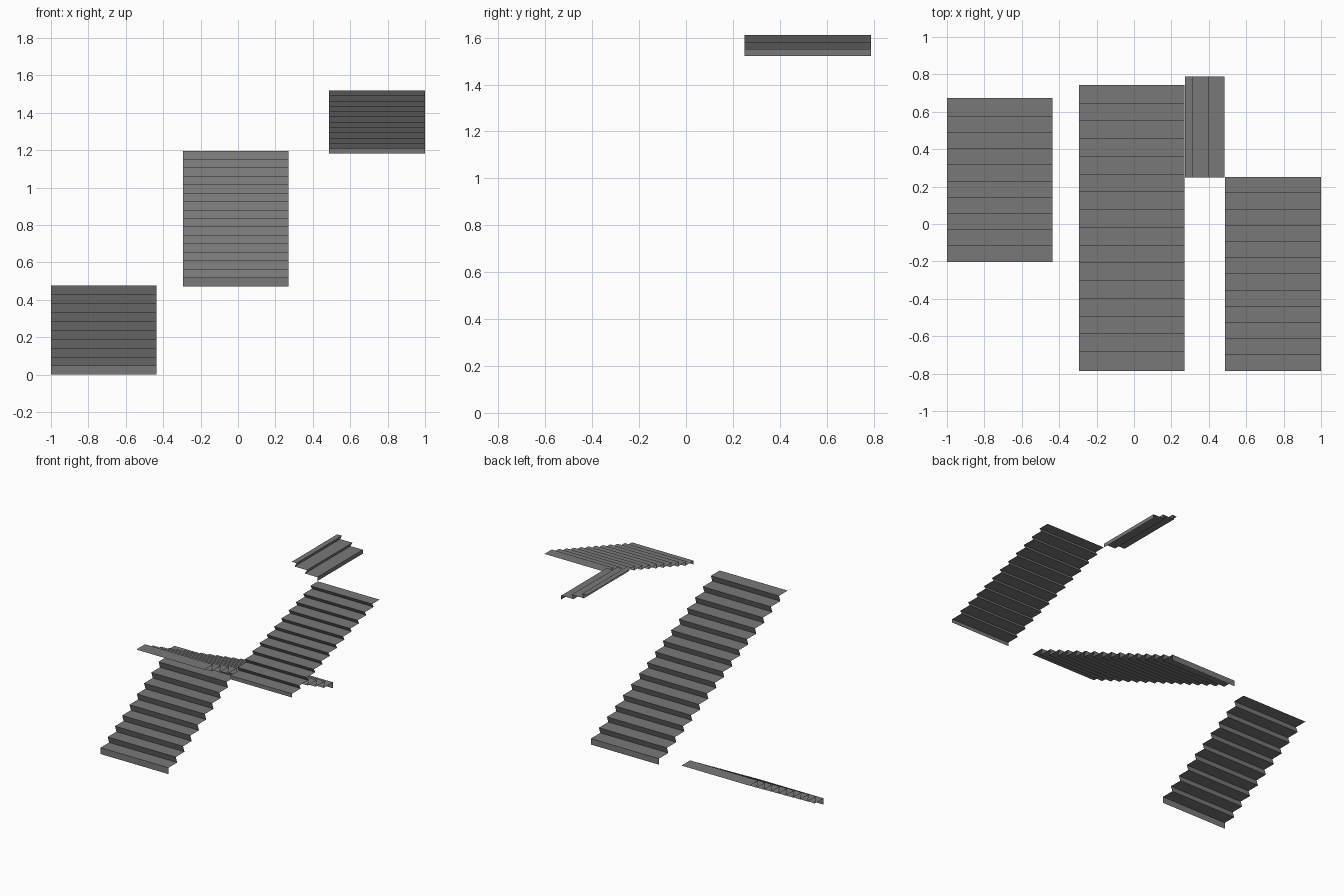
import bpy
from mathutils import Vector

if "Cube" in bpy.data.objects:
    bpy.data.objects.remove(bpy.data.objects["Cube"])

NOSE = 0.016   # how far each riser leans out under its tread edge

grey = bpy.data.materials.new("dark_grey")
grey.diffuse_color = (0.19, 0.19, 0.19, 1)
grey.use_nodes = True
grey.node_tree.nodes["Principled BSDF"].inputs["Base Color"].default_value = grey.diffuse_color


def flight(name, start, run, side, width, steps, going, rise, last):
    """Open stair sheet: level treads joined by risers leaning forward."""
    start, run, side = Vector(start), Vector(run), Vector(side)
    profile = []
    for i in range(steps):
        d, z = i * going, i * rise
        # the lowest riser is upright
        profile += [(d + (NOSE if i else 0), z), (d, z + rise)]
    profile.append(((steps - 1) * going + last, steps * rise))
    verts = []
    for d, z in profile:
        p = start + run * d + Vector((0, 0, z))
        verts += [p, p + side * width]
    faces = [(2*i, 2*i + 1, 2*i + 3, 2*i + 2) for i in range(len(profile) - 1)]
    mesh = bpy.data.meshes.new(name)
    mesh.from_pydata(verts, [], faces)
    mesh.materials.append(grey)
    obj = bpy.data.objects.new(name, mesh)
    bpy.context.collection.objects.link(obj)


# lower flight, climbing to the back
flight("lower_flight", (-1, -0.203, 0), (0, 1, 0), (1, 0, 0), 0.565, 10, 0.0862, 0.0477, 0.102)
# long middle flight, climbing to the front
flight("middle_flight", (0.27, 0.742, 0.472), (0, -1, 0), (-1, 0, 0), 0.565, 16, 0.0949, 0.0452, 0.104)
# upper flight, climbing to the back
flight("upper_flight", (0.487, -0.787, 1.182), (0, 1, 0), (1, 0, 0), 0.513, 12, 0.0865, 0.0282, 0.0865)
# short top flight, climbing to the left
flight("top_flight", (0.484, 0.249, 1.522), (-1, 0, 0), (0, 1, 0), 0.54, 3, 0.0862, 0.0295, 0.04)
